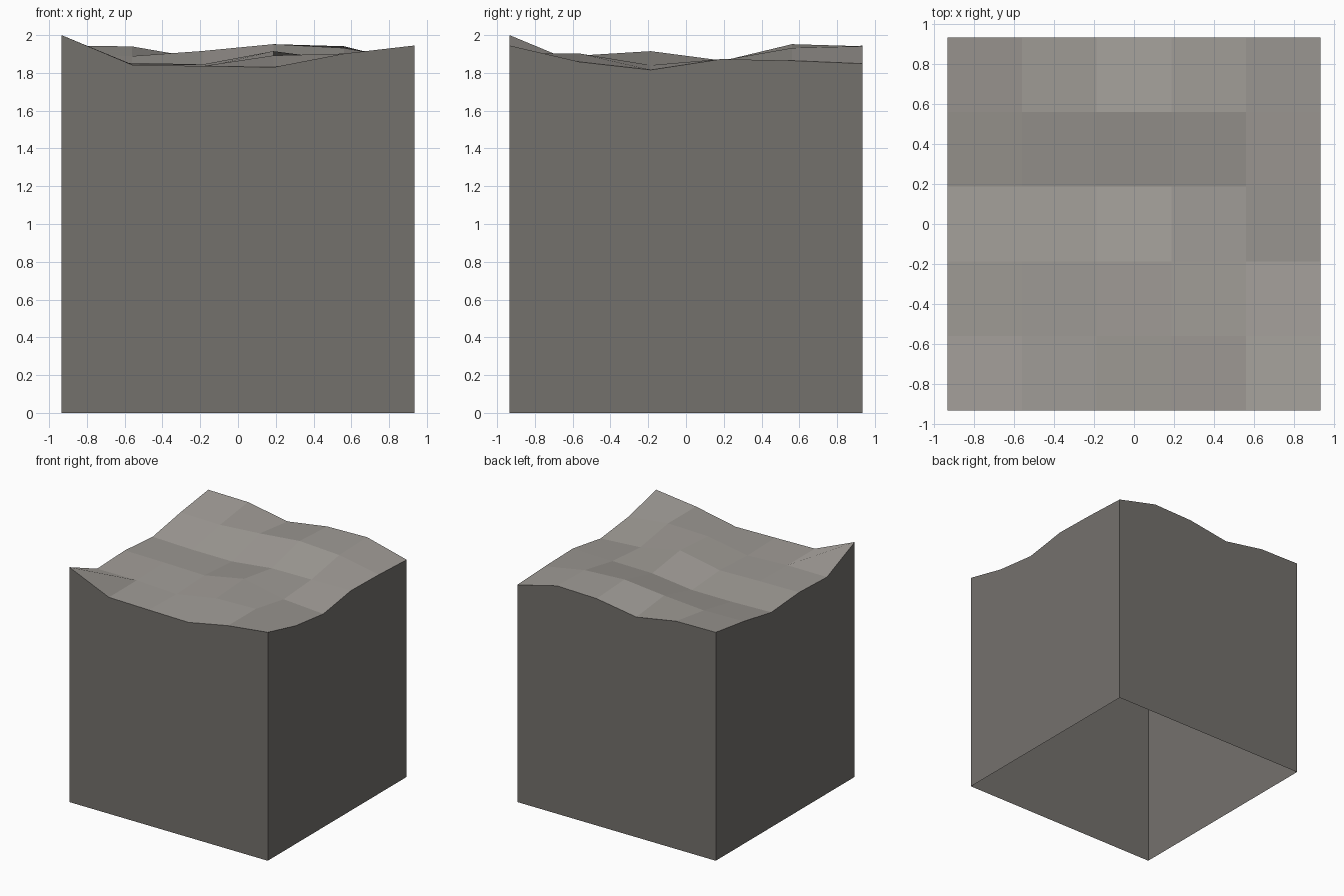
import bpy
import bmesh

HALF = 0.935
CELLS = 5
BASE_LEVEL = 1.8

# Height of each ground point above BASE_LEVEL in thousandths,
# rows run front to back, columns run from -x to +x
RELIEF = [
    (200, 43, 36, 30, 102, 145),
    (44, 45, 28, 92, 102, 58),
    (57, 53, 45, 115, 41, 16),
    (30, 20, 20, 62, 66, 73),
    (95, 89, 116, 152, 132, 65),
    (145, 140, 75, 930 // 7, 141, 49),
]


def make_material(name, colour):
    material = bpy.data.materials.new(name)
    material.use_nodes = True
    rgba = (*colour, 1)
    material.diffuse_color = rgba
    shader = material.node_tree.nodes["Principled BSDF"]
    shader.inputs["Base Color"].default_value = rgba
    shader.inputs["Roughness"].default_value = 0.9
    return material


def grid_index(coordinate):
    """Column or row number of a point on the ground grid."""
    return round((coordinate + HALF) / (2 * HALF) * CELLS)


def build_block():
    bm = bmesh.new()

    # Uneven top surface
    bmesh.ops.create_grid(bm, x_segments=CELLS, y_segments=CELLS, size=HALF)
    for vert in bm.verts:
        bump = RELIEF[grid_index(vert.co.y)][grid_index(vert.co.x)]
        vert.co.z = BASE_LEVEL + bump / 1000
    top_faces = set(bm.faces)

    # Straight side walls, left open underneath
    rim = [edge for edge in bm.edges if edge.is_boundary]
    skirt = bmesh.ops.extrude_edge_only(bm, edges=rim)
    for item in skirt["geom"]:
        if isinstance(item, bmesh.types.BMVert):
            item.co.z = 0

    # Pale stone on top, dark stone on the walls
    for face in bm.faces:
        face.material_index = 0 if face in top_faces else 1
        face.smooth = False

    # Turn every face outwards
    bm.normal_update()
    for face in bm.faces:
        centre = face.calc_center_median()
        if face in top_faces:
            inward = face.normal.z < 0
        else:
            inward = face.normal.x * centre.x + face.normal.y * centre.y < 0
        if inward:
            face.normal_flip()

    mesh = bpy.data.meshes.new("ground_block")
    bm.to_mesh(mesh)
    bm.free()
    return mesh


default_cube = bpy.data.objects.get("Cube")
if default_cube:
    bpy.data.objects.remove(default_cube, do_unlink=True)

block_mesh = build_block()
block_mesh.materials.append(make_material("pale_stone", (0.355, 0.335, 0.31)))
block_mesh.materials.append(make_material("dark_stone", (0.175, 0.165, 0.152)))
block = bpy.data.objects.new("ground_block", block_mesh)
bpy.context.collection.objects.link(block)
